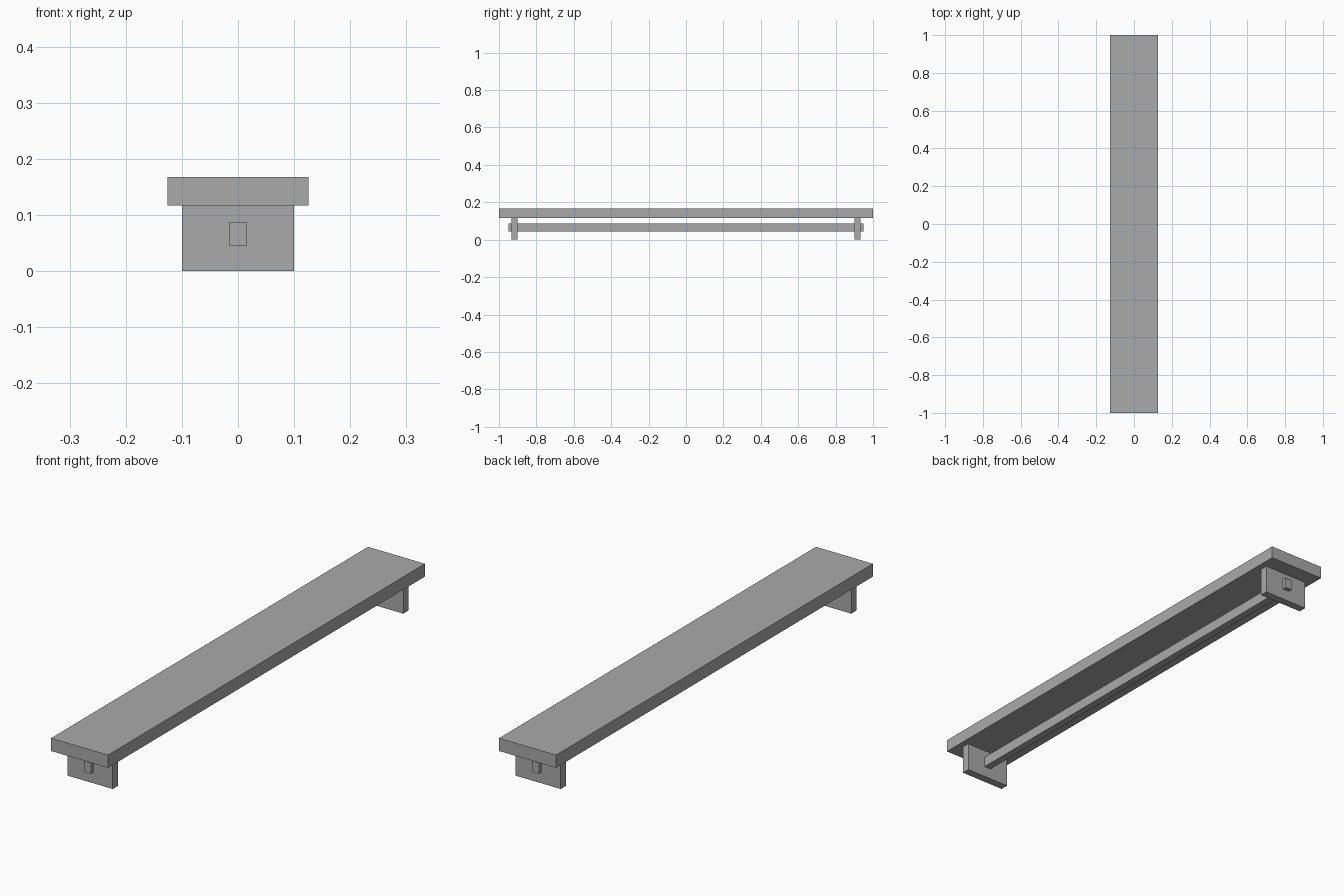
import bpy

cube = bpy.data.objects.get("Cube")
if cube:
    bpy.data.objects.remove(cube, do_unlink=True)

# Single plain grey finish
grey = bpy.data.materials.new("plain_grey")
grey.use_nodes = True
colour = (0.4, 0.4, 0.4, 1)
grey.diffuse_color = colour
grey.node_tree.nodes["Principled BSDF"].inputs["Base Color"].default_value = colour


def box(name, width, y_range, z_range):
    """Box centred on x = 0, spanning the given y and z ranges."""
    (y0, y1), (z0, z1) = y_range, z_range
    bpy.ops.mesh.primitive_cube_add(size=1, location=(0, (y0 + y1) / 2, (z0 + z1) / 2))
    obj = bpy.context.object
    obj.name = name
    obj.scale = (width, y1 - y0, z1 - z0)
    bpy.ops.object.transform_apply(location=False, rotation=False, scale=True)
    obj.data.materials.append(grey)
    return obj


seat_bottom = 0.117

# Long seat plank
box("seat", 0.252, (-1, 1), (seat_bottom, 0.168))

# Board legs near each end
box("front_leg", 0.2, (-0.933, -0.9), (0, seat_bottom))
box("back_leg", 0.2, (0.9, 0.933), (0, seat_bottom))

# Stretcher whose ends poke through both legs
box("stretcher", 0.03, (-0.95, 0.95), (0.045, 0.088))
